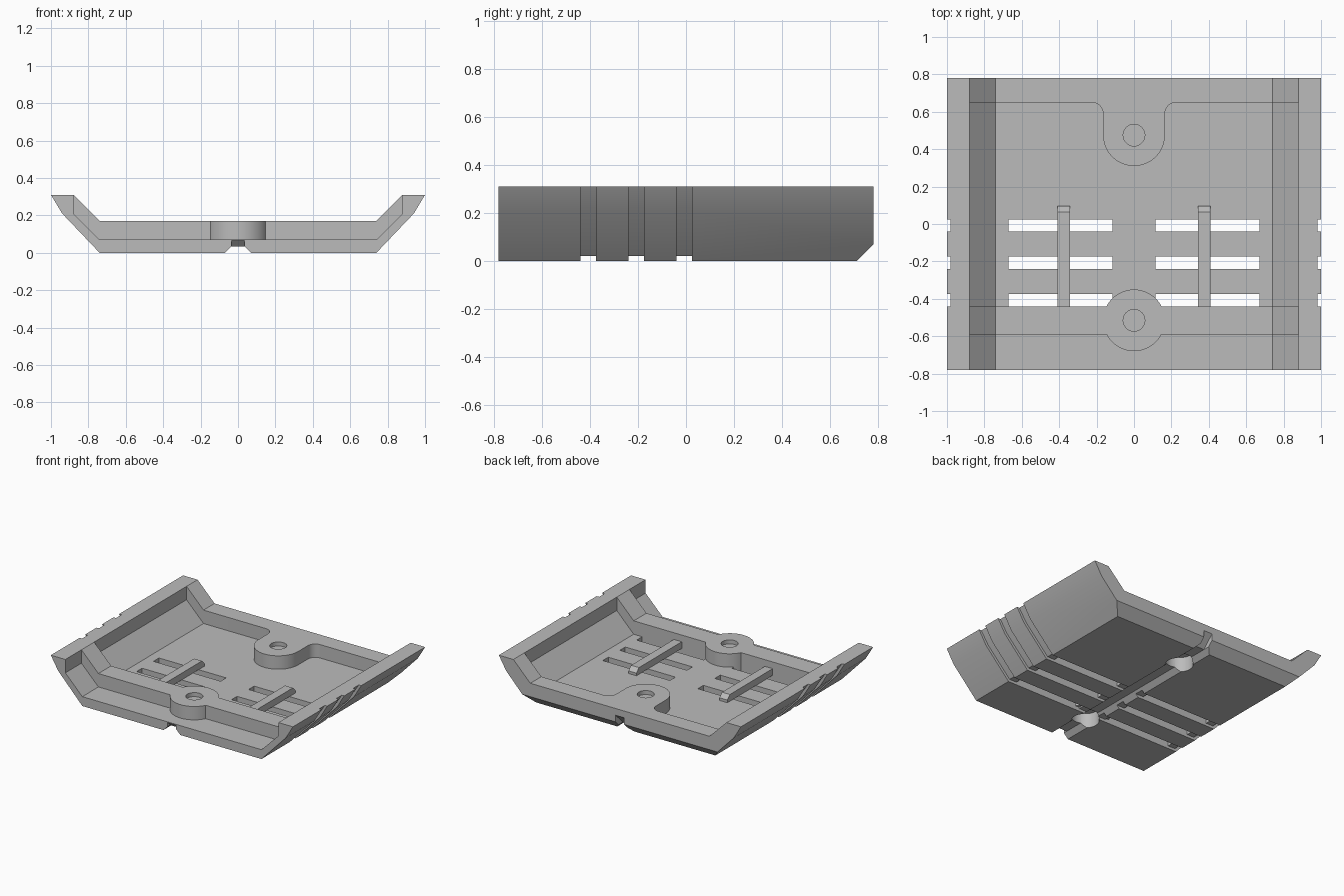
import bpy, bmesh
from math import cos, sin, pi, radians
from mathutils import Vector

cube = bpy.data.objects.get("Cube")
if cube:
    bpy.data.objects.remove(cube, do_unlink=True)

grey = bpy.data.materials.new("plain grey")
grey.use_nodes = True
colour = (0.5, 0.5, 0.5, 1)
grey.diffuse_color = colour
grey.node_tree.nodes["Principled BSDF"].inputs["Base Color"].default_value = colour


def prism(name, points, axis, low, high):
    """Extrude a 2D outline along an axis: x -> (y,z), y -> (x,z), z -> (x,y)."""
    place = {"x": lambda a, b, t: (t, a, b),
             "y": lambda a, b, t: (a, t, b),
             "z": lambda a, b, t: (a, b, t)}[axis]
    bm = bmesh.new()
    face = bm.faces.new([bm.verts.new(place(a, b, low)) for a, b in points])
    new = bmesh.ops.extrude_face_region(bm, geom=[face])["geom"]
    shift = Vector(place(0, 0, high - low))
    bmesh.ops.translate(bm, vec=shift, verts=[v for v in new if isinstance(v, bmesh.types.BMVert)])
    bmesh.ops.recalc_face_normals(bm, faces=bm.faces)
    mesh = bpy.data.meshes.new(name)
    bm.to_mesh(mesh)
    bm.free()
    mesh.materials.append(grey)
    obj = bpy.data.objects.new(name, mesh)
    bpy.context.collection.objects.link(obj)
    return obj


def combine(target, tool, operation):
    """Apply a boolean and remove the tool."""
    mod = target.modifiers.new("boolean", "BOOLEAN")
    mod.operation, mod.solver, mod.object = operation, "EXACT", tool
    bpy.context.view_layer.objects.active = target
    bpy.ops.object.modifier_apply(modifier=mod.name)
    bpy.data.objects.remove(tool, do_unlink=True)


def mirrored(half):
    return half + [(-a, b) for a, b in reversed(half)]


def arc(cx, cy, r, start, end, steps):
    return [(cx + r * cos(radians(start + (end - start) * i / steps)),
             cy + r * sin(radians(start + (end - start) * i / steps))) for i in range(steps + 1)]


def circle(cy, r, steps=48):
    return arc(0, cy, r, 0, 360 - 360 / steps, steps - 1)


def box(x0, x1, z0, z1):
    return [(x0, z0), (x1, z0), (x1, z1), (x0, z1)]


BACK, FLOOR, TOP = 0.78, 0.07, 0.17
SLOTS = [(-0.44, -0.375), (-0.24, -0.175), (-0.04, 0.025)]
BOSSES = [-0.515, 0.475]

# Tray with sloping sides
outer = [(0.74, 0), (0.94, 0.21), (1, 0.31)]
inner = [(0.88, 0.31), (0.88, 0.21), (0.74, FLOOR)]
tray = prism("tray", mirrored(outer + inner), "y", -BACK, BACK)

# Shallow grooves around the outside, with open slots in the floor
groove = mirrored([(0.73, 0.02), (0.922, 0.22), (0.98, 0.31), (1.004, 0.35),
                   (1.2, 0.35), (1.2, -0.1)])
for y0, y1 in SLOTS:
    combine(tray, prism("groove_cutter", groove, "y", y0, y1), "DIFFERENCE")
    for x0, x1 in ((0.115, 0.67), (-0.67, -0.115)):
        combine(tray, prism("slot_cutter", box(x0, x1, -0.05, 0.1), "y", y0, y1), "DIFFERENCE")

# Raised cross ribs at the front and back
rib = mirrored([(0.74, 0.05), (0.9, 0.21), (0.9, 0.3), (0.88, 0.31), (0.74, TOP)])
for y0, y1 in ((-0.59, -0.44), (0.65, BACK)):
    combine(tray, prism("rib", rib, "y", y0, y1), "UNION")

# Screw bosses; the back one is filleted into its rib
combine(tray, prism("front_boss", circle(BOSSES[0], 0.165), "z", 0.03, TOP), "UNION")
fillet = arc(0.225, 0.59, 0.06, 180, 90, 8)
tongue = (arc(0, BOSSES[1], 0.165, -180, 0, 24) + fillet + [(0.225, 0.7), (-0.225, 0.7)]
          + [(-a, b) for a, b in reversed(fillet)])
combine(tray, prism("back_boss", tongue, "z", 0.03, TOP), "UNION")

# Chamfer under the back edge
combine(tray, prism("chamfer_cutter", [(0.66, -0.05), (1.11, 0.4), (1.11, -0.05)], "x", -1.2, 1.2),
        "DIFFERENCE")

# Channel along the underside, ramped at both ends
combine(tray, prism("channel_cutter", mirrored([(0.08, -0.01), (0.035, 0.035)]), "y", -0.9, 0.9),
        "DIFFERENCE")
front_ramp = [(-0.8, 0.085), (-0.745, 0.03), (-0.745, -0.01), (-0.8, -0.01)]
back_ramp = [(0.69, 0.03), (0.82, 0.16), (0.82, -0.01), (0.69, -0.01)]
for ramp in (front_ramp, back_ramp):
    combine(tray, prism("ramp_cutter", ramp, "x", -0.035, 0.035), "DIFFERENCE")

# Blind holes on top of the bosses and recesses below
for y in BOSSES:
    combine(tray, prism("hole_cutter", circle(y, 0.058, 32), "z", 0.14, 0.3), "DIFFERENCE")
    combine(tray, prism("recess_cutter", circle(y, 0.095, 32), "z", -0.1, 0.11), "DIFFERENCE")

# Lengthwise bars across the slots
bar = [(-0.45, FLOOR), (0.095, FLOOR), (0.095, 0.09), (0.065, 0.12), (-0.45, 0.12)]
bars = [prism("left_bar", bar, "x", 0.343, 0.408),
        prism("right_bar", bar, "x", -0.408, -0.343)]

# Smooth the round walls and keep the edges sharp
bpy.ops.object.select_all(action="DESELECT")
for obj in [tray] + bars:
    obj.select_set(True)
bpy.context.view_layer.objects.active = tray
bpy.ops.object.shade_smooth_by_angle(angle=radians(25))
